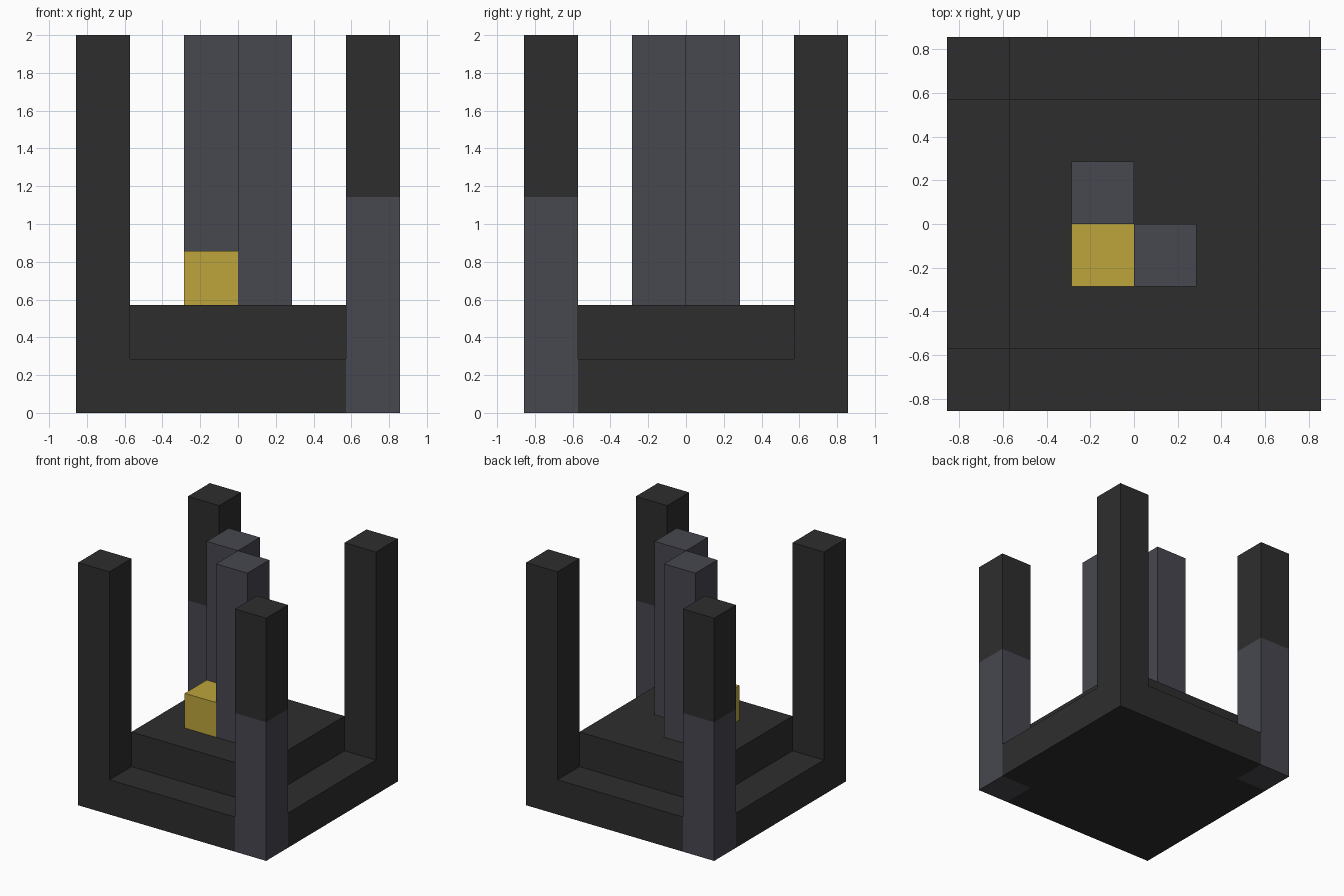
import bpy
import bmesh
from mathutils import Matrix, Vector

if "Cube" in bpy.data.objects:
    bpy.data.objects.remove(bpy.data.objects["Cube"])

U = 2 / 7  # one block; the model is 6 x 6 x 7 blocks


def material(name, rgb):
    mat = bpy.data.materials.new(name)
    mat.use_nodes = True
    color = (*rgb, 1)
    mat.diffuse_color = color
    mat.node_tree.nodes["Principled BSDF"].inputs["Base Color"].default_value = color
    return mat


def block(name, low, high, mat):
    """Box between two corners given in blocks."""
    low, high = Vector(low) * U, Vector(high) * U
    bm = bmesh.new()
    bmesh.ops.create_cube(bm, size=1)
    bmesh.ops.transform(bm, matrix=Matrix.Diagonal((*(high - low), 1)), verts=bm.verts)
    mesh = bpy.data.meshes.new(name)
    bm.to_mesh(mesh)
    bm.free()
    mesh.materials.append(mat)
    obj = bpy.data.objects.new(name, mesh)
    obj.location = (low + high) / 2
    bpy.context.collection.objects.link(obj)
    return obj


charcoal = material("charcoal", (0.027, 0.027, 0.027))
slate = material("slate grey", (0.063, 0.063, 0.08))
gold = material("gold", (0.51, 0.376, 0.046))

# Raised floor in the middle
block("plinth", (-2, -2, 0), (2, 2, 2), charcoal)

# Low step around the floor, between the posts
block("front_step", (-2, -3, 0), (2, -2, 1), charcoal)
block("back_step", (-2, 2, 0), (2, 3, 1), charcoal)
block("left_step", (2, -2, 0), (3, 2, 1), charcoal)
block("right_step", (-3, -2, 0), (-2, 2, 1), charcoal)

# Corner posts: one diagonal pair has slate lower halves
for side_y, y in (("front", -3), ("back", 2)):
    for side_x, x in (("right", -3), ("left", 2)):
        name = f"{side_y}_{side_x}_post"
        base = 0
        if (x < 0) != (y < 0):
            base = 4
            block(name + "_base", (x, y, 0), (x + 1, y + 1, base), slate)
        block(name, (x, y, base), (x + 1, y + 1, 7), charcoal)

# Centre towers and the gold block in their corner
block("left_tower", (0, -1, 2), (1, 0, 7), slate)
block("back_tower", (-1, 0, 2), (0, 1, 7), slate)
block("gold_block", (-1, -1, 2), (0, 0, 3), gold)
